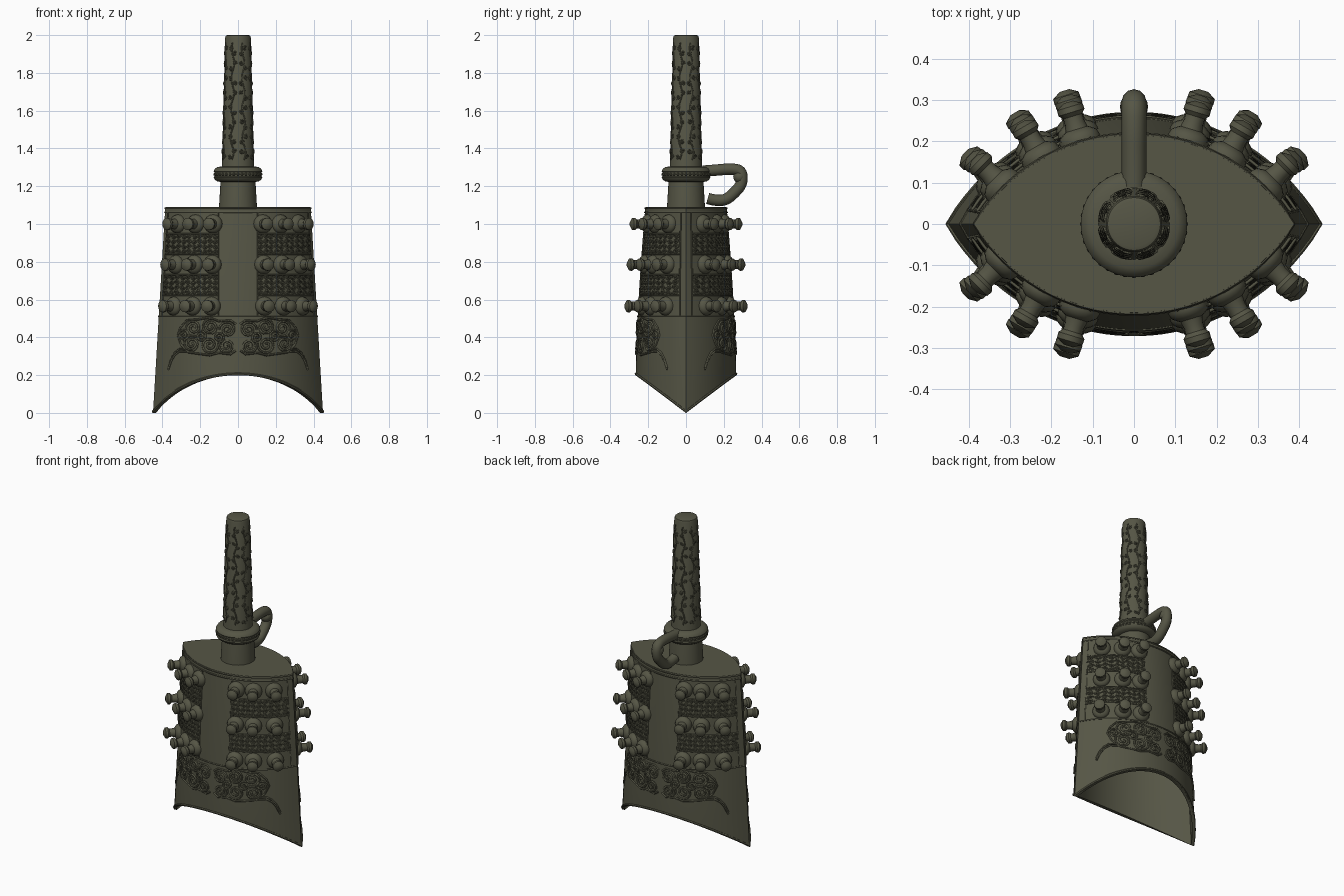
import bpy, bmesh, math
from mathutils import Vector, Matrix

if "Cube" in bpy.data.objects:
    bpy.data.objects.remove(bpy.data.objects["Cube"])

bronze = bpy.data.materials.new("dark olive bronze")
bronze.diffuse_color = (0.092, 0.092, 0.060, 1)
bronze.use_nodes = True
bronze.node_tree.nodes["Principled BSDF"].inputs["Base Color"].default_value = bronze.diffuse_color
TOP = 1.09


# Body shape: a pointed lens made of two circular arcs, widening downward
def half_w(z):
    return 0.45 - 0.065 * z / TOP

def half_d(z):
    return 0.265 - 0.05 * max(0, (z - 0.2) / 0.89) ** 1.6

def arc(x, a, b):
    r = (a * a + b * b) / (2 * b)
    return max(0, math.sqrt(max(0, r * r - x * x)) - (r - b))

def surf(x, z, side, off=0.0):
    """Point and outward normal on the front (-1) or back (1) wall."""
    a, b = half_w(z), half_d(z)
    x = max(-a, min(a, x))
    y = arc(x, a, b)
    r = (a * a + b * b) / (2 * b)
    n = Vector((x, side * (y + r - b), 0)).normalized()
    return Vector((x, side * y, z)) + n * off, n

def arch(s):
    return 0.2 * arc(s * 0.45, 0.45, 0.265) / 0.265


def finish(name, bm, angle=35):
    bmesh.ops.recalc_face_normals(bm, faces=bm.faces)
    me = bpy.data.meshes.new(name)
    bm.to_mesh(me)
    bm.free()
    me.materials.append(bronze)
    me.shade_smooth()
    me.set_sharp_from_angle(angle=math.radians(angle))
    ob = bpy.data.objects.new(name, me)
    bpy.context.collection.objects.link(ob)
    return ob


def lathe(bm, prof, segs, mat=Matrix()):
    rings = []
    for r, z in prof:
        rings.append([bm.verts.new(mat @ Vector((r * math.cos(2 * math.pi * i / segs),
                      r * math.sin(2 * math.pi * i / segs), z))) for i in range(segs)])
    for p, q in zip(rings, rings[1:]):
        for i in range(segs):
            j = (i + 1) % segs
            bm.faces.new((p[i], p[j], q[j], q[i]))
    bm.faces.new(rings[0])
    bm.faces.new(rings[-1])


def wires(name, lines, radius, res=0, cyclic=False, smooth=False):
    """Raised lines: tubes along a list of point lists."""
    cu = bpy.data.curves.new(name, 'CURVE')
    cu.dimensions = '3D'
    cu.bevel_depth = radius
    cu.bevel_resolution = res
    cu.use_fill_caps = True
    for pts in lines:
        sp = cu.splines.new('NURBS' if smooth else 'POLY')
        sp.points.add(len(pts) - 1)
        for p, co in zip(sp.points, pts):
            p.co = (*co, 1)
        sp.use_cyclic_u = cyclic
        if smooth:
            sp.order_u = 3
            sp.use_endpoint_u = True
            sp.resolution_u = 6
    cu.materials.append(bronze)
    ob = bpy.data.objects.new(name, cu)
    bpy.context.collection.objects.link(ob)
    bpy.ops.object.select_all(action='DESELECT')
    ob.select_set(True)
    bpy.context.view_layer.objects.active = ob
    bpy.ops.object.convert(target='MESH')
    return bpy.context.object


def spiral(cx, cz, r, turns, turn_dir=1, start=0.0, n=16):
    return [(cx + r * (1 - 0.85 * k / n) * math.cos(start + turn_dir * turns * 2 * math.pi * k / n),
             cz + r * (1 - 0.85 * k / n) * math.sin(start + turn_dir * turns * 2 * math.pi * k / n))
            for k in range(n + 1)]


# Hollow bell body with arched mouth
N, M = 40, 16
loop = [(-1 + 2 * i / N, -1) for i in range(N)] + [(1 - 2 * i / N, 1) for i in range(N)]
bm = bmesh.new()
def wall(scale, top):
    rows = []
    for j in range(M + 1):
        row = []
        for s, side in loop:
            z = arch(s) + (top - arch(s)) * j / M
            p, _ = surf(s * half_w(z), z, side)
            row.append(bm.verts.new((p.x * scale, p.y * (2 * scale - 1), z)))
        rows.append(row)
    return rows
outer, inner = wall(1, TOP), wall(0.965, 1.05)
chain = inner[::-1] + outer
for p, q in zip(chain, chain[1:]):
    for i in range(2 * N):
        j = (i + 1) % (2 * N)
        bm.faces.new((p[i], p[j], q[j], q[i]))
bm.faces.new(outer[-1])
bm.faces.new(inner[-1])
finish("bell_body", bm)

# Rim mouldings: mouth lip, top edge lines, line below the panels
def rim(z):
    return [surf(s * half_w(z), z, side)[0] for s, side in loop]
wires("mouth_lip", [[surf(s * 0.45, arch(s), side)[0] + Vector((0, 0, 0.006)) for s, side in loop]],
      0.007, 1, True)
wires("rim_lines", [rim(1.084), rim(1.062), rim(0.512)], 0.005, 1, True)

# Bosses: three rows of three on each of four panels
boss = [(0.05, -0.03), (0.05, 0.004), (0.045, 0.016), (0.034, 0.024), (0.028, 0.027),
        (0.024, 0.045), (0.024, 0.06), (0.033, 0.07), (0.032, 0.084), (0.012, 0.096)]
bm = bmesh.new()
for z in (1.0, 0.785, 0.565):
    k = half_w(z) / half_w(0.565)
    for x in (0.14, 0.24, 0.34):
        for sx in (-1, 1):
            for side in (-1, 1):
                p, n = surf(sx * x * k, z, side)
                lathe(bm, boss, 16, Matrix.Translation(p) @ n.to_track_quat('Z', 'Y').to_matrix().to_4x4())
finish("bosses", bm)

# Patterned bands between the boss rows, and panel frames
def panel(t, z, sx, side, off):
    return surf(sx * (0.105 + t * (0.955 * half_w(z) - 0.105)), z, side, off)[0]

scrolls, frames = [], []
bm = bmesh.new()
for sx in (-1, 1):
    for side in (-1, 1):
        frames += [[panel(0, 0.515 + 0.545 * i / 6, sx, side, 0.002) for i in range(7)],
                   [panel(1, 0.515 + 0.545 * i / 6, sx, side, 0.002) for i in range(7)]]
        for z0 in (0.622, 0.84):
            z1 = z0 + 0.108
            # backing plate
            grid = [[bm.verts.new(panel(i / 12, z, sx, side, 0.004)) for i in range(13)] for z in (z0, z1)]
            for i in range(12):
                bm.faces.new((grid[0][i], grid[0][i + 1], grid[1][i + 1], grid[1][i]))
            for z in (z0, z1):
                frames.append([panel(i / 16, z, sx, side, 0.005) for i in range(17)])
            # rows of small scrolls
            for r in range(4):
                for c in range(10):
                    cx, cz = (c + 0.5) / 10, z0 + (r + 0.5) * 0.027
                    d = 1 if (r + c) % 2 else -1
                    sp = spiral(0, 0, 1, 1.6, d, math.pi * (r % 2), 13)
                    scrolls.append([panel(cx + u * 0.049, cz + v * 0.0125, sx, side, 0.006) for u, v in sp])
finish("band_plates", bm)
wires("band_scrolls", scrolls, 0.0032)
wires("panel_frames", frames, 0.004)

# Large scroll ornament on the lower wall, with trailing tails
lower = []
for sx in (-1, 1):
    for side in (-1, 1):
        shapes = []
        for cx, cz, r, d, st in ((0.055, 0.44, 0.045, 1, 0), (0.06, 0.355, 0.043, -1, 1),
                                 (0.145, 0.455, 0.045, -1, 2), (0.15, 0.36, 0.048, 1, 3),
                                 (0.235, 0.45, 0.048, 1, 4), (0.245, 0.365, 0.045, -1, 2),
                                 (0.285, 0.41, 0.032, 1, 0), (0.10, 0.40, 0.028, -1, 5),
                                 (0.195, 0.405, 0.03, 1, 1)):
            shapes += [spiral(cx, cz, r, 1.9, d, st, 26), spiral(cx, cz, r * 0.8, 1.4, d, st + 2.5, 20)]
        shapes.append([(0.012, 0.47), (0.04, 0.49), (0.10, 0.485), (0.15, 0.505), (0.21, 0.495),
                       (0.27, 0.49), (0.305, 0.45), (0.318, 0.41), (0.30, 0.36), (0.26, 0.32),
                       (0.20, 0.312), (0.15, 0.305), (0.10, 0.318), (0.04, 0.31), (0.012, 0.33)])
        for o in (0, 0.012):
            shapes.append([(0.27, 0.325 + o), (0.31, 0.325 + o), (0.335, 0.305 + o), (0.352, 0.275 + o),
                           (0.368, 0.228 + o)])
        lower += [[surf(sx * x, z, side, 0.002)[0] for x, z in sh] for sh in shapes]
wires("lower_scrolls", lower, 0.0055)

# Handle: base stub, collar and tapering shaft
bm = bmesh.new()
lathe(bm, [(0.101, 1.08), (0.092, 1.235), (0.086, 1.29), (0.068, 1.985), (0.064, 1.997), (0.055, 2.0)], 40)
finish("handle_shaft", bm)
bm = bmesh.new()
lathe(bm, [(0.085, 1.222), (0.108, 1.225), (0.123, 1.235), (0.129, 1.247), (0.124, 1.252), (0.124, 1.274),
           (0.129, 1.279), (0.123, 1.292), (0.108, 1.302), (0.08, 1.305)], 40)
finish("handle_collar", bm)

# Beads around the collar
bm = bmesh.new()
for i in range(36):
    a = 2 * math.pi * i / 36
    bmesh.ops.create_icosphere(bm, subdivisions=1, radius=0.009,
                               matrix=Matrix.Translation((0.123 * math.cos(a), 0.123 * math.sin(a), 1.263)))
finish("collar_beads", bm)

# Shaft relief: wavy vines with small curls
def on_shaft(u, z):
    r = 0.086 - 0.018 * (z - 1.29) / 0.695 + 0.001
    a = u / 0.078
    return Vector((r * math.cos(a), r * math.sin(a), z))

vines = []
for c in range(8):
    u0 = 0.078 * 2 * math.pi * (c + 0.5) / 8
    vines.append([on_shaft(u0 + 0.009 * math.sin((z - 1.34) * 40), z)
                  for z in [1.34 + 0.62 * k / 48 for k in range(49)]])
    for k in range(8):
        d = 1 if (k + c) % 2 else -1
        for e in (-1, 1):
            vines.append([on_shaft(u, z) for u, z in
                          spiral(u0 + e * d * 0.012, 1.37 + k * 0.078 + e * 0.014, 0.012, 1.3, e * d, k, 11)])
wires("shaft_vines", vines, 0.0035)

# Hanging hook at the back of the handle
wires("hanging_hook", [[Vector((0, y, z)) for y, z in
      ((0.09, 1.28), (0.16, 1.285), (0.23, 1.292), (0.295, 1.285), (0.298, 1.215), (0.262, 1.17),
       (0.21, 1.125), (0.15, 1.125), (0.115, 1.135))]], 0.03, 4, smooth=True)
# Rounded knuckle on the hook
bm = bmesh.new()
bmesh.ops.create_uvsphere(bm, u_segments=20, v_segments=12, radius=0.034,
                          matrix=Matrix.Translation((0, 0.284, 1.25)))
finish("hook_knuckle", bm)

# Smooth shading for the tube parts
for ob in bpy.data.objects:
    if ob.type == 'MESH' and ob.name in ("hanging_hook", "mouth_lip", "rim_lines"):
        ob.data.shade_smooth()
        ob.data.set_sharp_from_angle(angle=math.radians(50))
